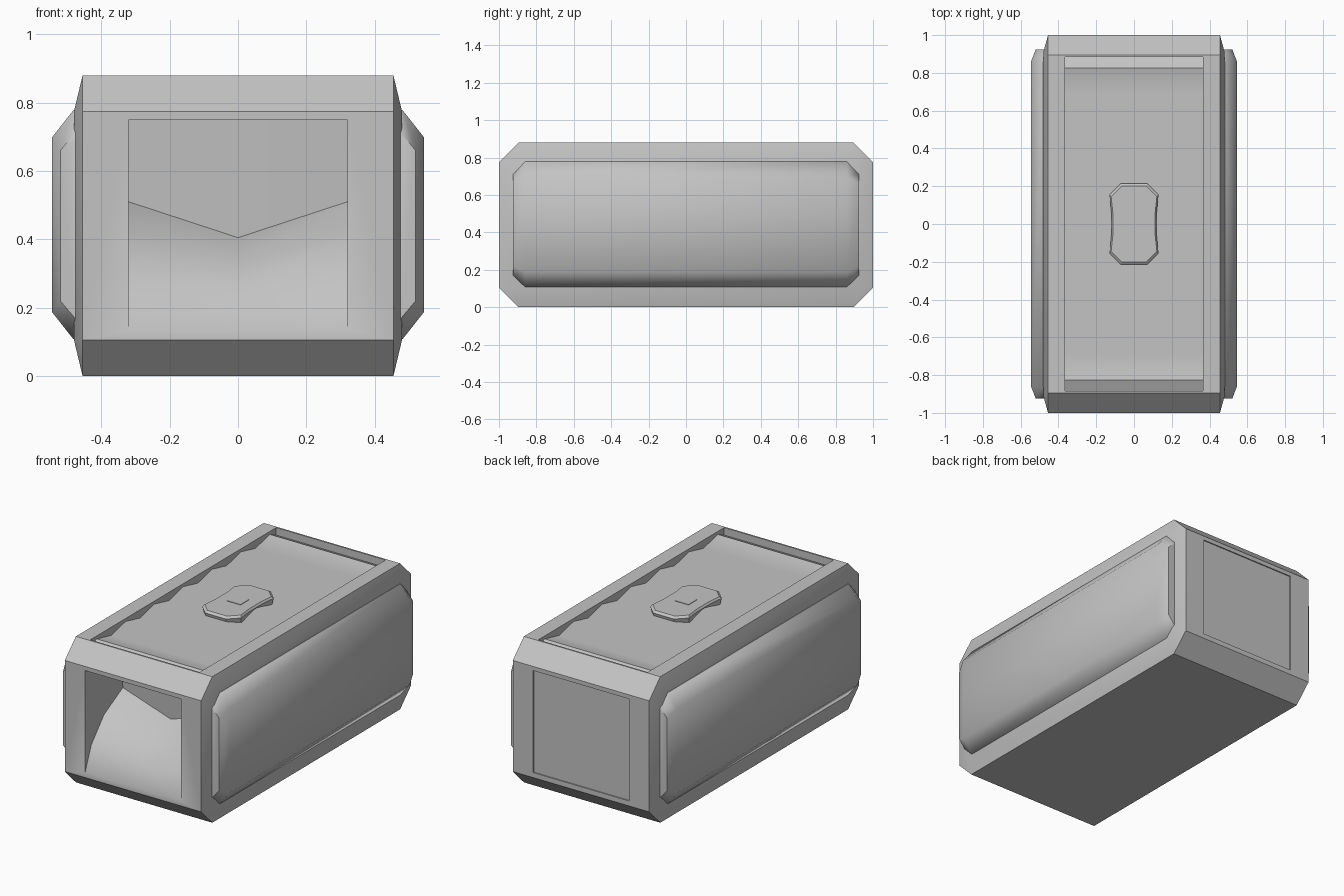
import bpy, bmesh, math
from mathutils import Vector

cube = bpy.data.objects.get("Cube")
if cube:
    bpy.data.objects.remove(cube, do_unlink=True)

grey = bpy.data.materials.new("plain_grey")
grey.use_nodes = True
colour = (0.55, 0.55, 0.55, 1)
grey.diffuse_color = colour
grey.node_tree.nodes["Principled BSDF"].inputs["Base Color"].default_value = colour


def finish(name, bm):
    bmesh.ops.recalc_face_normals(bm, faces=bm.faces)
    mesh = bpy.data.meshes.new(name)
    bm.to_mesh(mesh)
    bm.free()
    mesh.materials.append(grey)
    obj = bpy.data.objects.new(name, mesh)
    bpy.context.collection.objects.link(obj)
    return obj


def loft(name, sections):
    """Skin a list of equal-length closed sections and cap both ends."""
    bm = bmesh.new()
    rings = [[bm.verts.new(p) for p in s] for s in sections]
    n = len(rings[0])
    for a, b in zip(rings, rings[1:]):
        for i in range(n):
            j = (i + 1) % n
            bm.faces.new((a[i], a[j], b[j], b[i]))
    bm.faces.new(rings[0])
    bm.faces.new(rings[-1])
    return finish(name, bm)


def smooth(obj, degrees):
    bpy.ops.object.select_all(action='DESELECT')
    obj.select_set(True)
    bpy.context.view_layer.objects.active = obj
    bpy.ops.object.shade_smooth_by_angle(angle=math.radians(degrees))


def cut(obj, cutter):
    bpy.context.view_layer.objects.active = obj
    mod = obj.modifiers.new("cut", 'BOOLEAN')
    mod.operation = 'DIFFERENCE'
    mod.solver = 'EXACT'
    mod.object = cutter
    bpy.ops.object.modifier_apply(modifier=mod.name)
    bpy.data.objects.remove(cutter, do_unlink=True)


# Casing: a bevelled block with chamfered upright corners
bm = bmesh.new()
for sx in (-1, 1):
    for sy in (-1, 1):
        for z in (0, 0.88):
            bm.verts.new((sx * 0.455, sy * 0.895, z))
        for z in (0.105, 0.775):
            bm.verts.new((sx * 0.455, sy, z))
            bm.verts.new((sx * 0.48, sy * 0.91, z))
bmesh.ops.convex_hull(bm, input=bm.verts)
bmesh.ops.dissolve_limit(bm, angle_limit=0.01, verts=bm.verts, edges=bm.edges)
casing = finish("casing", bm)

# Ribbed lid: zigzag floor sunk between the top rails
zigzag = [(-0.885, 0.835)]
for k in range(-6, 7):
    zigzag.append((k * 0.1375, 0.83 if k % 2 else 0.862))
zigzag += [(0.885, 0.835), (0.885, 1), (-0.885, 1)]
cut(casing, loft("lid_cutter", [[(x, y, z) for y, z in zigzag] for x in (-0.365, 0.365)]))

# Front pocket: curved ramp that dips towards the middle
ramp = [(-1, 0), (-0.94, 0.145), (-0.82, 0.28), (-0.64, 0.375)]


def pocket(x, scale):
    pts = [(-1.1, 0.135)] + [(y, 0.135 + h * scale) for y, h in ramp]
    pts += [(-0.66, 0.75), (-1.1, 0.75)]
    return [(x, y, z) for y, z in pts]


cut(casing, loft("pocket_cutter", [pocket(-0.32, 1), pocket(0, 0.72), pocket(0.32, 1)]))

# Back panel: shallow inset
cut(casing, loft("back_cutter", [[(-0.32, y, 0.135), (0.32, y, 0.135),
                                  (0.32, y, 0.75), (-0.32, y, 0.75)] for y in (0.993, 1.1)]))
smooth(casing, 30)


# Side panels: bulged slabs with tapered ends
def slab(side, y, inner, outer, low, high, slope):
    pts = [(0.44, low), (inner, low), (outer, low + slope),
           (outer, high - slope), (inner, high), (0.44, high)]
    return [(side * x, y, z) for x, z in pts]


for name, side in (("left_side_panel", 1), ("right_side_panel", -1)):
    ends = [slab(side, -0.925, 0.478, 0.52, 0.17, 0.71, 0.05),
            slab(side, -0.86, 0.482, 0.545, 0.108, 0.778, 0.08)]
    ends += [[(x, -y, z) for x, y, z in s] for s in reversed(ends)]
    panel = loft(name, ends)
    smooth(panel, 45)

# Lid handle: waisted plate with chamfered rim
quarter = [(0.07, 0.215), (0.13, 0.155), (0.12, 0.06)]
right = quarter + [(x, -y) for x, y in reversed(quarter)]
outline = right + [(-x, -y) for x, y in right]
handle = loft("lid_handle", [[(x * s, y * s, z) for x, y in outline]
                             for s, z in ((0.95, 0.825), (1, 0.865), (0.93, 0.876))])

# Small square button on the handle
loft("handle_button", [[(sx * 0.045, sy * 0.04, z) for sx, sy in
                        ((-1, -1), (1, -1), (1, 1), (-1, 1))] for z in (0.872, 0.879)])
